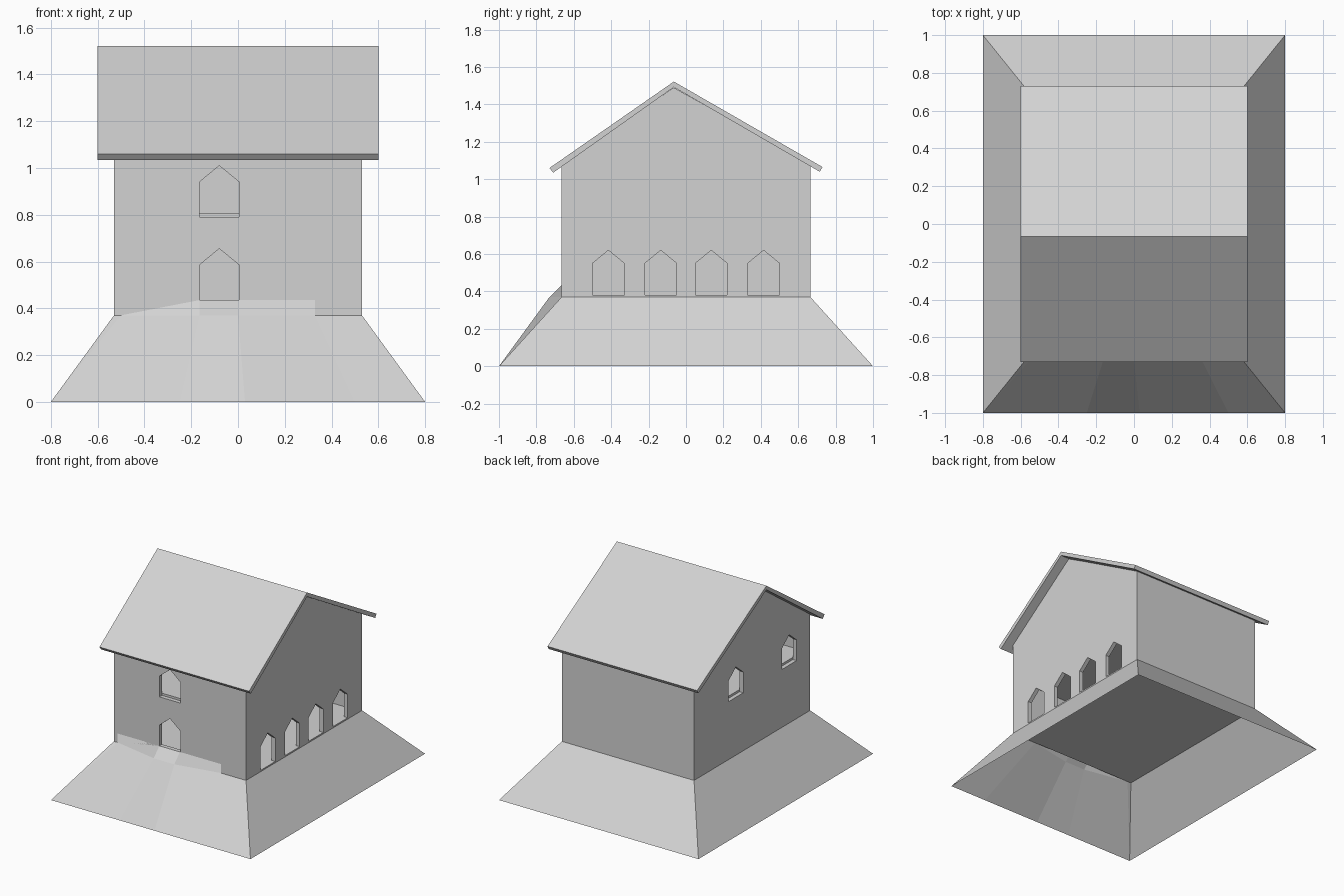
import bpy, bmesh

if "Cube" in bpy.data.objects:
    bpy.data.objects.remove(bpy.data.objects["Cube"])

grey = bpy.data.materials.new("pale_grey")
grey.diffuse_color = (0.65, 0.65, 0.65, 1)
grey.use_nodes = True
grey.node_tree.nodes["Principled BSDF"].inputs["Base Color"].default_value = grey.diffuse_color


def make_object(name, bm):
    me = bpy.data.meshes.new(name)
    bmesh.ops.recalc_face_normals(bm, faces=bm.faces)
    bm.to_mesh(me)
    bm.free()
    me.materials.append(grey)
    ob = bpy.data.objects.new(name, me)
    bpy.context.collection.objects.link(ob)
    return ob


def prism(name, profile, lo, hi, axis="x"):
    """Extrude a (horizontal, z) profile along x or y."""
    bm = bmesh.new()
    place = (lambda a, z, d: (d, a, z)) if axis == "x" else (lambda a, z, d: (a, d, z))
    ends = [[bm.verts.new(place(a, z, d)) for a, z in profile] for d in (lo, hi)]
    n = len(profile)
    for ring in ends:
        bm.faces.new(ring)
    for i in range(n):
        j = (i + 1) % n
        bm.faces.new((ends[0][i], ends[0][j], ends[1][j], ends[1][i]))
    return make_object(name, bm)


def cut(target, cutter):
    mod = target.modifiers.new("cut", "BOOLEAN")
    mod.operation = "DIFFERENCE"
    mod.solver = "EXACT"
    mod.object = cutter
    bpy.context.view_layer.objects.active = target
    bpy.ops.object.modifier_apply(modifier=mod.name)
    bpy.data.objects.remove(cutter)


def window(centre, base, eave, peak):
    w = 0.085
    return [(centre - w, base), (centre + w, base), (centre + w, eave),
            (centre, peak), (centre - w, eave)]


# hollow gabled walls
walls = prism("walls", [(-.665, .37), (.665, .37), (.665, 1.075), (-.065, 1.49), (-.665, 1.08)],
              -.53, .53)
cut(walls, prism("hollow", [(-.635, .376), (.635, .376), (.635, 1.055), (-.065, 1.455),
                            (-.635, 1.06)], -.5, .5))

# pointed openings: four on the right, two stacked in front, two on the left
for y in (-.415, -.135, .135, .415):
    cut(walls, prism("cutter", window(y, .38, .55, .62), .45, .6))
for z in (.435, .79):
    cut(walls, prism("cutter", window(-.08, z, z + .15, z + .22), -.7, -.6, "y"))
for y in (-.425, .185):
    cut(walls, prism("cutter", window(y, .79, .94, 1.01), -.6, -.45))

# upper floor inside
prism("upper_floor", [(-.634, .78), (.634, .78), (.634, .805), (-.634, .805)], -.499, .499)

# roof slab with overhang
prism("roof", [(-.73, 1.06), (-.065, 1.522), (.73, 1.065), (.715, 1.04), (-.065, 1.492),
               (-.71, 1.035)], -.6, .6)

# sloping skirt, open below, with a bulged ramp at the front
bm = bmesh.new()
bottom = [bm.verts.new((x, -1, 0)) for x in (-.8, -.25, .03, .5, .8)]
mid = [bm.verts.new((x, y, .37)) for x, y in
       ((-.53, -.665), (-.5, -.665), (-.165, -.73), (0, -.73), (.33, -.665), (.53, -.665))]
top = [bm.verts.new((x, -.665, .435)) for x in (-.5, -.165, 0, .33)]
back = [bm.verts.new(p) for p in
        ((-.8, 1, 0), (.8, 1, 0), (.53, .665, .37), (-.53, .665, .37))]
bm.faces.new((bottom[0], mid[1], mid[0]))
for i in range(4):
    bm.faces.new((bottom[i], bottom[i + 1], mid[i + 2], mid[i + 1]))
for i in range(3):
    bm.faces.new((mid[i + 1], mid[i + 2], top[i + 1], top[i]))
bm.faces.new(back)
bm.faces.new((bottom[4], back[1], back[2], mid[5]))
bm.faces.new((back[0], bottom[0], mid[0], back[3]))
make_object("skirt", bm)
